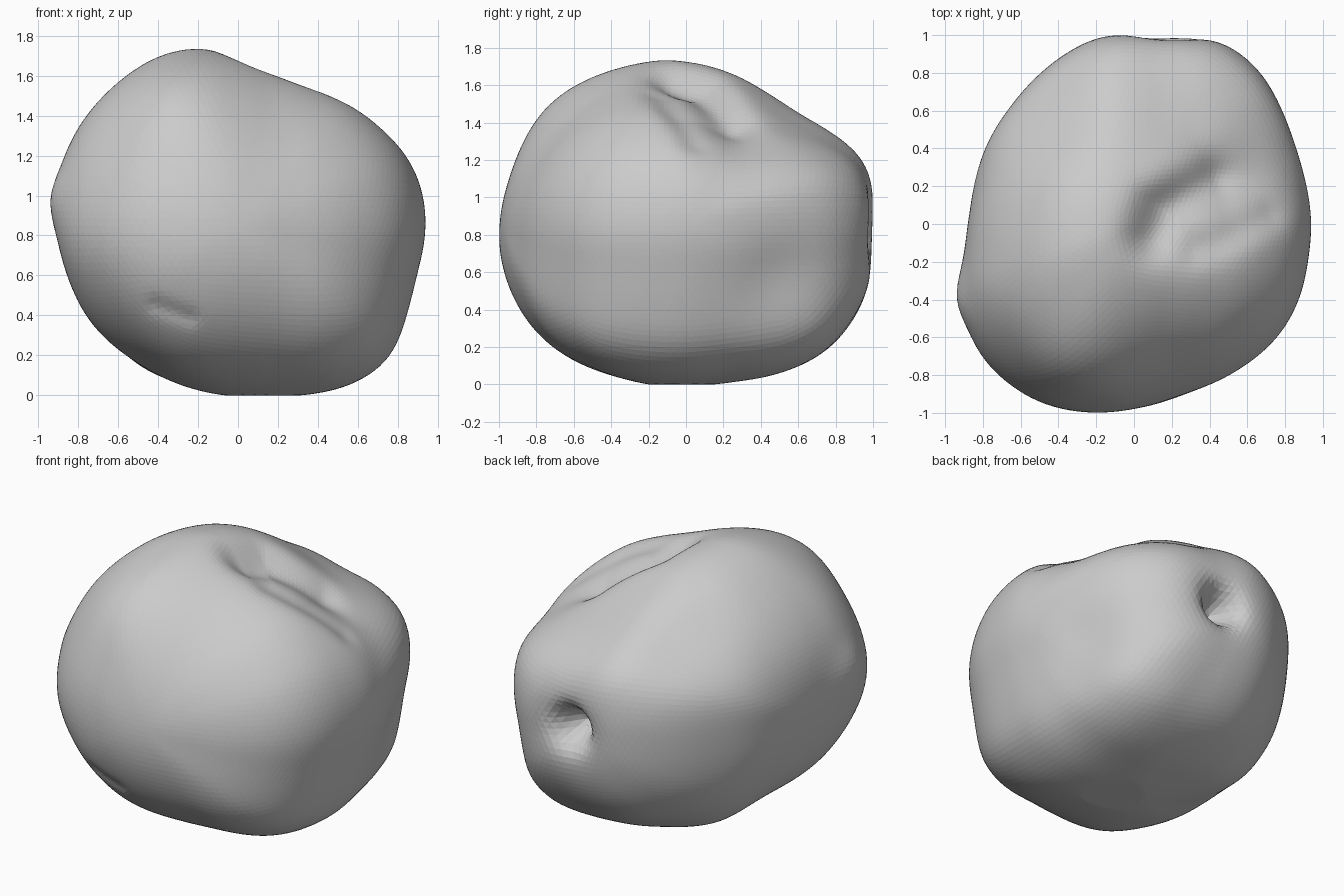
import bpy, bmesh, math
from mathutils import Vector

if "Cube" in bpy.data.objects:
    bpy.data.objects.remove(bpy.data.objects["Cube"], do_unlink=True)

MID = 0.85          # height of the body centre
STEPS = 180

# Outlines of the body in the three main planes
plan = [(.93, 0), (.9, .2), (.85, .4), (.78, .6), (.67, .8), (.47, .96), (.15, 1), (-.2, .98),
        (-.48, .8), (-.65, .6), (-.77, .4), (-.83, .2), (-.86, 0), (-.88, -.2), (-.89, -.4),
        (-.82, -.6), (-.65, -.8), (-.48, -.94), (-.25, -1), (0, -.98), (.25, -.9), (.52, -.79),
        (.76, -.6), (.87, -.4), (.91, -.2)]
front = [(.93, .8), (.92, 1), (.84, 1.2), (.72, 1.33), (.6, 1.43), (.4, 1.53), (.2, 1.61),
         (0, 1.68), (-.22, 1.715), (-.4, 1.67), (-.61, 1.53), (-.74, 1.4), (-.86, 1.2), (-.9, 1),
         (-.89, .8), (-.84, .6), (-.74, .4), (-.5, .18), (-.25, .05), (0, 0), (.3, .01),
         (.54, .05), (.75, .18), (.83, .4), (.88, .6)]
side = [(.99, .8), (.99, 1), (.95, 1.2), (.8, 1.34), (.6, 1.46), (.4, 1.57), (.14, 1.68),
        (-.1, 1.715), (-.3, 1.68), (-.54, 1.58), (-.75, 1.4), (-.89, 1.2), (-.97, 1), (-1, .8),
        (-.97, .6), (-.87, .4), (-.68, .2), (-.52, .1), (-.32, .03), (.05, 0), (.25, .03),
        (.55, .1), (.76, .2), (.91, .4), (.97, .6)]


def polar(points, lift):
    """Turn an outline into a smoothed radius lookup by angle."""
    turn = 2 * math.pi
    ring = sorted((math.atan2(v - lift, u) % turn, math.hypot(u, v - lift)) for u, v in points)
    ring = [(ring[-1][0] - turn, ring[-1][1])] + ring + [(ring[0][0] + turn, ring[0][1])]
    table = []
    for i in range(STEPS):
        a = turn * i / STEPS
        for (a0, r0), (a1, r1) in zip(ring, ring[1:]):
            if a0 <= a <= a1:
                table.append(r0 + (r1 - r0) * (a - a0) / max(a1 - a0, 1e-6))
                break
    for _ in range(10):
        table = [(table[i - 1] + table[i] + table[(i + 1) % STEPS]) / 3 for i in range(STEPS)]

    def radius(u, v):
        t = (math.atan2(v, u) % turn) / turn * STEPS
        i, f = int(t) % STEPS, t % 1
        return table[i] * (1 - f) + table[(i + 1) % STEPS] * f
    return radius


r_plan, r_front, r_side = polar(plan, 0), polar(front, MID), polar(side, MID)


def body_radius(d):
    """Blend the three outlines into one rounded solid."""
    def q(r, u, v):
        return (u * u + v * v) / r(u, v) ** 2 if u or v else 0
    x, y, z = d
    total = q(r_plan, x, y) + q(r_front, x, z) + q(r_side, y, z)
    total -= (q(r_plan, x, 0) + q(r_front, x, 0) + q(r_plan, 0, y)
              + q(r_side, y, 0) + q(r_front, 0, z) + q(r_side, 0, z)) / 2
    return 1 / math.sqrt(max(total, .3))


def path_distance(p, path):
    """Shortest distance from a 2D point to a polyline."""
    best = 9
    for a, b in zip(path, path[1:]):
        a, b = Vector(a), Vector(b)
        t = max(0, min(1, (p - a).dot(b - a) / (b - a).length_squared))
        best = min(best, (p - a - (b - a) * t).length)
    return best


def falloff(distance, width, height):
    return height * math.exp(-(distance / width) ** 2)


# Broad swellings and flats: direction, width, height
swells = [(Vector(d).normalized(), w, h) for d, w, h in (
    ((-.38, -.75, -.6), .38, .04), ((.38, -.75, -.6), .38, .04), ((-.4, -.75, .6), .3, .04),
    ((.4, .7, .6), .4, -.06), ((.75, .3, .6), .3, -.06), ((-.4, .7, .6), .35, -.04),
    ((.78, .51, -.33), .28, -.05), ((.39, .78, -.48), .25, -.04), ((-.5, .35, -.7), .32, .06),
    ((-.7, -.7, -.05), .32, .045), ((-.8, 0, -.5), .3, .02), ((-.92, -.4, .13), .15, .035))]

hooked_groove = [(.08, -.08), (.13, .07), (.27, .15), (.4, .22)]
side_groove = [(.32, -.15), (.45, -.11), (.7, .02)]
basin = [(.22, -.02), (.45, .06)]
front_nick = [(-.42, .45), (-.25, .39)]
dimple = Vector((.13, .95, -.02)).normalized()

# Lumpy body with its grooves and dimple
bm = bmesh.new()
bmesh.ops.create_icosphere(bm, subdivisions=6, radius=1)
for v in bm.verts:
    d = v.co.normalized()
    p = d * (body_radius(d) + sum(falloff((d - c).length, w, h) for c, w, h in swells))
    dent = Vector()
    if d.z > .2:
        dent.z -= (falloff(path_distance(p.xy, hooked_groove), .12, .08)
                   + falloff(path_distance(p.xy, side_groove), .09, .03)
                   + falloff(path_distance(p.xy, basin), .18, .07))
    if d.y < 0:
        dent.y += falloff(path_distance(Vector((p.x, p.z + MID)), front_nick), .045, .015)
    if d.y > 0:
        off = (d - dimple).length
        dent -= dimple * (falloff(off, .1, .2) + falloff(off, .18, .05))
    v.co = p + dent
    # Flat resting base
    v.co.z = max(v.co.z, -MID)

# Centre the body and rest it on the ground
lows = [min(v.co[a] for v in bm.verts) for a in range(3)]
highs = [max(v.co[a] for v in bm.verts) for a in range(3)]
shift = Vector((-(lows[0] + highs[0]) / 2, -(lows[1] + highs[1]) / 2, -lows[2]))
bmesh.ops.translate(bm, verts=bm.verts, vec=shift)

mesh = bpy.data.meshes.new("lumpy_body")
bm.to_mesh(mesh)
bm.free()
body = bpy.data.objects.new("lumpy_body", mesh)
bpy.context.collection.objects.link(body)

# Plain mid grey surface
grey = bpy.data.materials.new("plain_grey")
grey.use_nodes = True
colour = (.6, .6, .6, 1)
grey.diffuse_color = colour
grey.node_tree.nodes["Principled BSDF"].inputs["Base Color"].default_value = colour
mesh.materials.append(grey)
